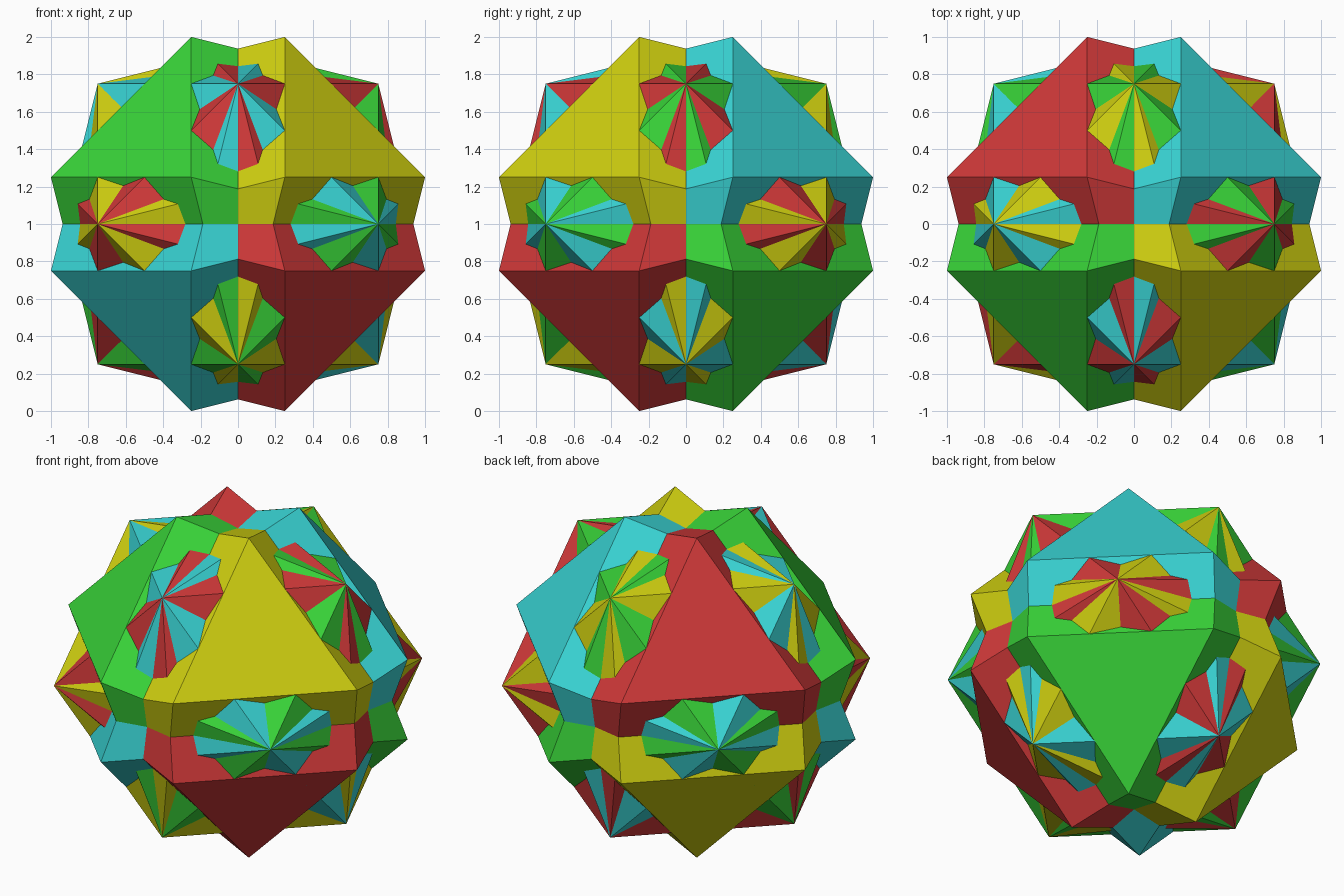
import bpy, bmesh, math
from itertools import product
from mathutils import Matrix, Vector

if "Cube" in bpy.data.objects:
    bpy.data.objects.remove(bpy.data.objects["Cube"])

A = 0.75  # half-size of the cuboctahedron's edge midpoints
CENTRE = Vector((0, 0, 1))

# name, linear colour, three-fold axis the solid is turned about
SOLIDS = [
    ("cyan", (0.04, 0.65, 0.65), (1, 1, 1)),
    ("green", (0.04, 0.65, 0.04), (-1, -1, 1)),
    ("yellow", (0.62, 0.62, 0.005), (1, -1, 1)),
    ("red", (0.62, 0.04, 0.04), (-1, 1, 1)),
]


def cuboctahedron(name, colour, axis):
    """Regular cuboctahedron turned a sixth of a turn about its axis."""
    turn = Matrix.Rotation(math.radians(60), 3, Vector(axis).normalized())
    bm = bmesh.new()
    for zero in range(3):
        for s, t in product((-A, A), repeat=2):
            p = [s, t]
            p.insert(zero, 0)
            bm.verts.new(turn @ Vector(p) + CENTRE)
    bmesh.ops.convex_hull(bm, input=bm.verts[:])
    # merge hull triangles into square faces
    bmesh.ops.dissolve_limit(bm, angle_limit=math.radians(1),
                             verts=bm.verts[:], edges=bm.edges[:])
    bmesh.ops.recalc_face_normals(bm, faces=bm.faces[:])
    mesh = bpy.data.meshes.new(name + "_cuboctahedron")
    bm.to_mesh(mesh)
    bm.free()
    mat = bpy.data.materials.new(name)
    mat.diffuse_color = (*colour, 1)
    mat.use_nodes = True
    mat.node_tree.nodes["Principled BSDF"].inputs["Base Color"].default_value = mat.diffuse_color
    mesh.materials.append(mat)
    obj = bpy.data.objects.new(name + "_cuboctahedron", mesh)
    bpy.context.collection.objects.link(obj)


# four interpenetrating solids
for solid in SOLIDS:
    cuboctahedron(*solid)
